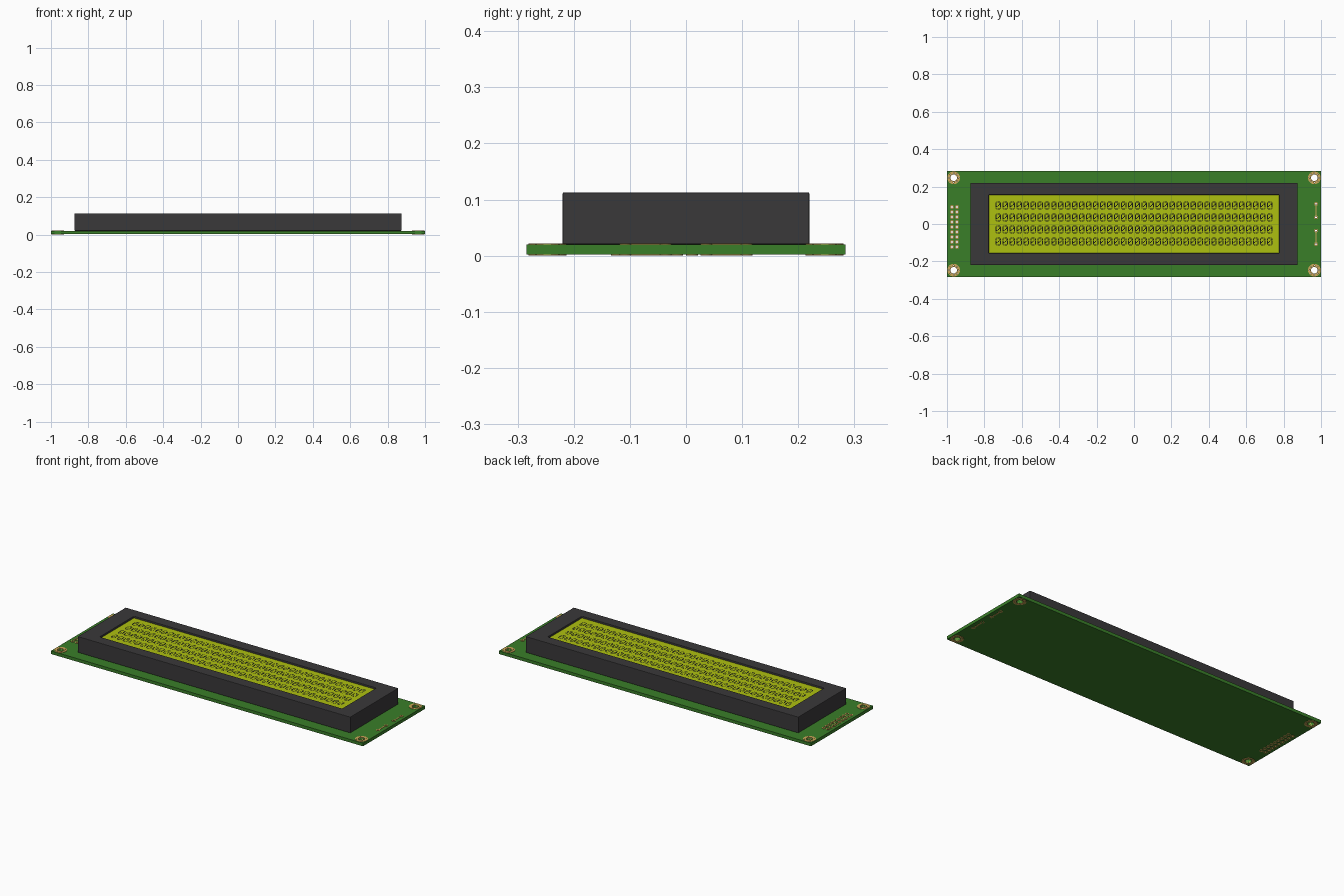
import bpy
import bmesh
import math
from mathutils import Matrix, Vector

cube = bpy.data.objects.get("Cube")
if cube:
    bpy.data.objects.remove(cube, do_unlink=True)


def material(name, rgb):
    mat = bpy.data.materials.new(name)
    mat.use_nodes = True
    mat.diffuse_color = (*rgb, 1)
    mat.node_tree.nodes["Principled BSDF"].inputs["Base Color"].default_value = (*rgb, 1)
    return mat


GREEN = material("board green", (0.042, 0.21, 0.022))
GOLD = material("pad gold", (0.6, 0.4, 0.1))
BLACK = material("bezel charcoal", (0.042, 0.04, 0.042))
LIME = material("screen lime", (0.42, 0.53, 0.005))
INK = material("dot ink", (0.01, 0.011, 0.008))


def finish(name, bm, mat=None):
    mesh = bpy.data.meshes.new(name)
    bm.to_mesh(mesh)
    bm.free()
    if mat:
        mesh.materials.append(mat)
    obj = bpy.data.objects.new(name, mesh)
    bpy.context.scene.collection.objects.link(obj)
    return obj


def add_box(bm, x, y, z0, z1, w, d):
    place = Matrix.Translation((x, y, (z0 + z1) / 2)) @ Matrix.Diagonal((w, d, z1 - z0, 1))
    bmesh.ops.create_cube(bm, size=1, matrix=place)


def add_disc(bm, x, y, z0, z1, r, sides=24):
    bmesh.ops.create_cone(bm, cap_ends=True, segments=sides, radius1=r, radius2=r,
                          depth=z1 - z0, matrix=Matrix.Translation((x, y, (z0 + z1) / 2)))


BOARD_BOTTOM, BOARD_TOP = 0.002, 0.02
PAD_TOP = 0.022
BEZEL_TOP = 0.113
SCREEN_TOP = 0.103
PITCH = 0.0267

# Positions of mounting holes, header pins and backlight pins
corners = [(sx * 0.964, sy * 0.247) for sx in (-1, 1) for sy in (-1, 1)]
header = [(-0.96 + s * PITCH / 2, -0.016 + (i - 4) * PITCH)
          for s in (-1, 1) for i in range(9)]
backlight = [(0.973, sy * y) for sy in (-1, 1) for y in (0.036, 0.108)]

# Circuit board
bm = bmesh.new()
add_box(bm, 0, 0, BOARD_BOTTOM, BOARD_TOP, 2, 0.568)
board = finish("circuit_board", bm, GREEN)

# Plated pads, passing through the board
bm = bmesh.new()
for x, y in corners:
    add_disc(bm, x, y, 0, PAD_TOP, 0.034, 32)
mount_pads = finish("mounting_pads", bm, GOLD)

bm = bmesh.new()
for x, y in header:
    add_disc(bm, x, y, 0, PAD_TOP, 0.0105)
for x, y in backlight:
    add_disc(bm, x, y, 0, PAD_TOP, 0.0105)
pin_pads = finish("pin_pads", bm, GOLD)

# Traces joining each pair of backlight pads
bm = bmesh.new()
for sy in (-1, 1):
    add_box(bm, 0.973, sy * 0.072, 0, PAD_TOP, 0.006, 0.056)
finish("backlight_traces", bm, GOLD)

# Drill all holes, including the ring of small vias around each mounting hole
bm = bmesh.new()
for x, y in corners:
    add_disc(bm, x, y, -0.05, 0.06, 0.0175, 32)
    for k in range(8):
        a = k * math.tau / 8
        add_disc(bm, x + 0.026 * math.cos(a), y + 0.026 * math.sin(a), -0.05, 0.06, 0.0026, 8)
for x, y in header + backlight:
    add_disc(bm, x, y, -0.05, 0.06, 0.005, 16)
drill = finish("drill_cutter", bm)
drill.hide_render = True

drilled = (board, mount_pads, pin_pads)
for obj in drilled:
    mod = obj.modifiers.new("holes", "BOOLEAN")
    mod.operation = "DIFFERENCE"
    mod.solver = "EXACT"
    mod.object = drill
deps = bpy.context.evaluated_depsgraph_get()
results = [bpy.data.meshes.new_from_object(obj.evaluated_get(deps)) for obj in drilled]
for obj, mesh in zip(drilled, results):
    obj.modifiers.clear()
    obj.data = mesh
bpy.data.objects.remove(drill, do_unlink=True)

# Bezel: a block with a recessed window in its top
bm = bmesh.new()
add_box(bm, 0, 0, BOARD_TOP, BEZEL_TOP, 1.748, 0.44)
top = max(bm.faces, key=lambda f: f.calc_center_median().z)
bmesh.ops.inset_region(bm, faces=[top], thickness=0.05)
for v in top.verts:
    v.co.x = math.copysign(0.776, v.co.x)
    v.co.y = math.copysign(0.156, v.co.y)
floor = bmesh.ops.extrude_discrete_faces(bm, faces=[top])["faces"][0]
bmesh.ops.translate(bm, verts=floor.verts, vec=Vector((0, 0, -0.013)))
bezel = finish("bezel", bm, BLACK)
bevel = bezel.modifiers.new("soft edges", "BEVEL")
bevel.width = 0.003
bevel.segments = 2

# Screen
bm = bmesh.new()
add_box(bm, 0, 0, SCREEN_TOP - 0.006, SCREEN_TOP, 1.55, 0.31)
finish("screen", bm, LIME)


# Dot cells: a rounded ring of dots with a diagonal through it
def dot_on(col, row):
    side, end = col in (0, 4), row in (0, 6)
    slash = col + row == 5 and 0 < col < 4
    return side != end or (slash and not end)


DOT_X, DOT_Y = 0.0059, 0.0064
bm = bmesh.new()
for i in range(40):
    for j in range(4):
        cx = (i - 19.5) * 0.0372
        cy = (j - 1.5) * 0.064 + 0.003
        for col in range(5):
            for row in range(7):
                if dot_on(col, row):
                    x = cx + (col - 2) * DOT_X
                    y = cy - (row - 3) * DOT_Y
                    z = SCREEN_TOP + 0.001
                    w, h = DOT_X * 0.46, DOT_Y * 0.46
                    bm.faces.new([bm.verts.new((x + a * w, y + b * h, z))
                                  for a, b in ((-1, -1), (1, -1), (1, 1), (-1, 1))])
finish("screen_dots", bm, INK)
